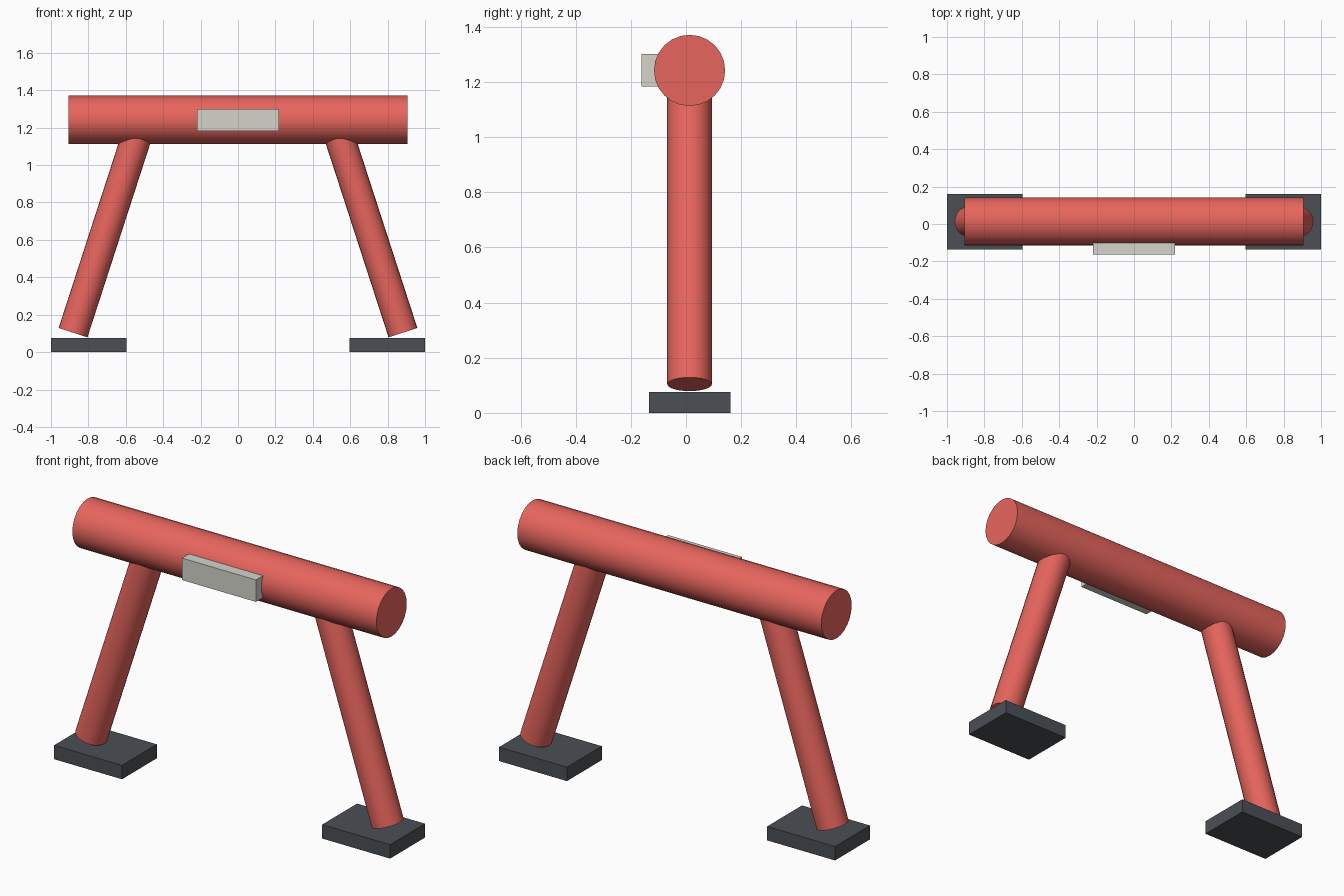
import bpy
from math import radians
from mathutils import Vector

if "Cube" in bpy.data.objects:
    bpy.data.objects.remove(bpy.data.objects["Cube"])

YC = 0.013      # centre line of beam, legs and feet
BEAM_Z = 1.242


def material(name, color):
    m = bpy.data.materials.new(name)
    m.diffuse_color = color
    m.use_nodes = True
    m.node_tree.nodes["Principled BSDF"].inputs["Base Color"].default_value = m.diffuse_color
    return m


red = material("red_paint", (0.80, 0.13, 0.11, 1))
dark = material("dark_rubber", (0.07, 0.08, 0.09, 1))
pale = material("pale_plate", (0.66, 0.66, 0.60, 1))


def rod(name, a, b, radius, mat):
    a, b = Vector(a), Vector(b)
    bpy.ops.mesh.primitive_cylinder_add(vertices=24, radius=radius,
                                        depth=(b - a).length, location=(a + b) / 2)
    ob = bpy.context.object
    ob.name = name
    ob.rotation_euler = (b - a).to_track_quat('Z', 'Y').to_euler()
    ob.data.materials.append(mat)
    bpy.ops.object.shade_smooth_by_angle(angle=radians(35))
    return ob


def box(name, center, size, mat):
    bpy.ops.mesh.primitive_cube_add(size=1, location=center)
    ob = bpy.context.object
    ob.name = name
    ob.scale = size
    bpy.ops.object.transform_apply(location=False, rotation=False, scale=True)
    ob.data.materials.append(mat)
    return ob


# Horizontal beam
rod("beam", (-0.905, YC, BEAM_Z), (0.905, YC, BEAM_Z), 0.129, red)

# Splayed legs and their foot pads
for side, s in (("left", -1), ("right", 1)):
    rod(side + "_leg", (s * 0.882, YC, 0.104), (s * 0.513, YC, BEAM_Z), 0.081, red)
    box(side + "_foot", (s * 0.798, YC, 0.0375), (0.404, 0.296, 0.075), dark)

# Plate on the front of the beam
box("front_plate", (0, -0.132, BEAM_Z), (0.44, 0.06, 0.118), pale)
